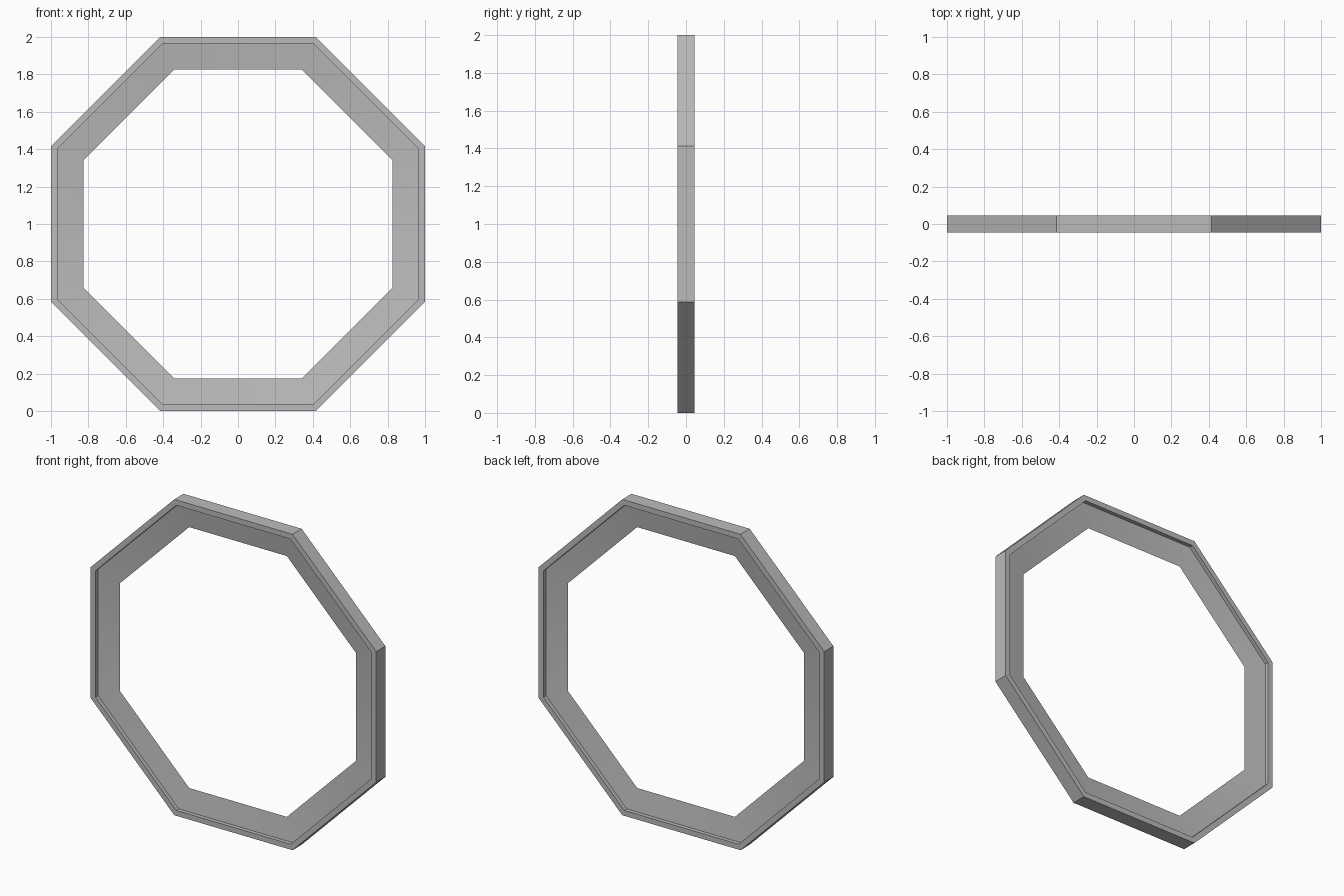
import bpy, bmesh, math
from mathutils import Matrix, Vector

cube = bpy.data.objects.get("Cube")
if cube:
    bpy.data.objects.remove(cube)

SIDES = 8
HALF_DEPTH = 0.046   # half thickness of the outer rim
RIM_IN = 0.966       # where the rim steps down to the bevelled lip
LIP_HALF = 0.021     # half thickness of the lip at the rim
LIP_IN = 0.826       # sharp inner edge of the lip

# Plain grey material
grey = bpy.data.materials.new("plain_grey")
grey.use_nodes = True
colour = (0.5, 0.5, 0.5, 1)
grey.diffuse_color = colour
grey.node_tree.nodes["Principled BSDF"].inputs["Base Color"].default_value = colour

# Cross-section: flat rim with a recessed lip tapering to a sharp inner edge
half = [(1, HALF_DEPTH), (RIM_IN, HALF_DEPTH), (RIM_IN, LIP_HALF)]
profile = half + [(LIP_IN, 0)] + [(r, -y) for r, y in reversed(half)]

# Sweep the section around the octagon, corners midway between flat sides
bm = bmesh.new()
step = 2 * math.pi / SIDES
rings = []
for i in range(SIDES):
    turn = Matrix.Rotation(step * (i + 0.5), 3, 'Y')
    rings.append([bm.verts.new(turn @ Vector((r / math.cos(step / 2), y, 0)) + Vector((0, 0, 1)))
                  for r, y in profile])
n = len(profile)
for i in range(SIDES):
    a, b = rings[i], rings[(i + 1) % SIDES]
    for j in range(n):
        k = (j + 1) % n
        bm.faces.new((a[j], a[k], b[k], b[j]))
bmesh.ops.recalc_face_normals(bm, faces=bm.faces)

mesh = bpy.data.meshes.new("octagonal_frame")
bm.to_mesh(mesh)
bm.free()
mesh.materials.append(grey)
frame = bpy.data.objects.new("octagonal_frame", mesh)
bpy.context.collection.objects.link(frame)

# Soft shading on the lip, crisp rim edges
bpy.context.view_layer.objects.active = frame
frame.select_set(True)
bpy.ops.object.shade_smooth_by_angle(angle=math.radians(30))
